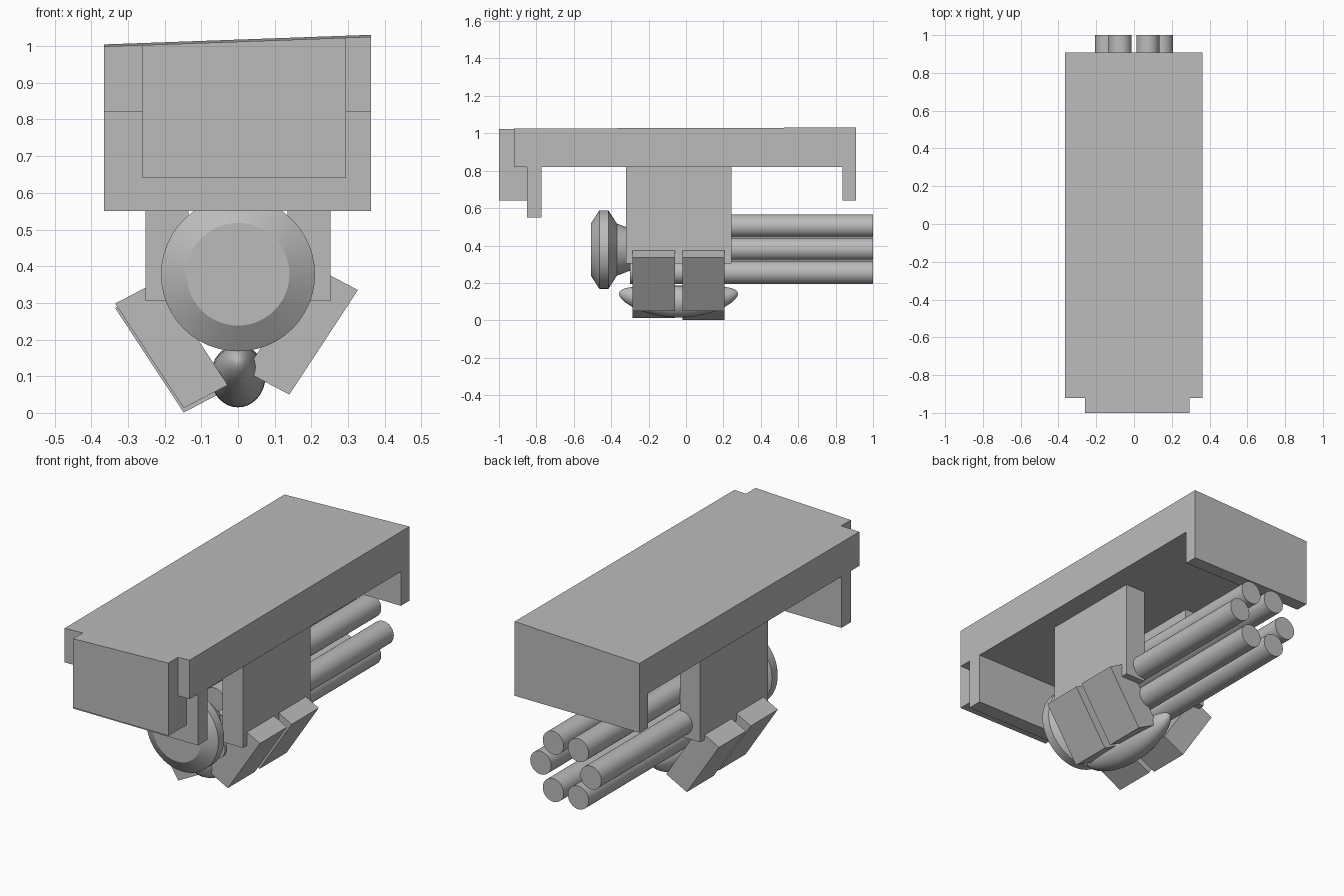
import bpy, bmesh, math
from mathutils import Matrix, Vector

if "Cube" in bpy.data.objects:
    bpy.data.objects.remove(bpy.data.objects["Cube"])

grey = bpy.data.materials.new("plain_grey")
grey.diffuse_color = (0.5, 0.5, 0.5, 1)
grey.use_nodes = True
grey.node_tree.nodes["Principled BSDF"].inputs["Base Color"].default_value = grey.diffuse_color


def finish(name, bm, smooth=False):
    bmesh.ops.recalc_face_normals(bm, faces=bm.faces)
    mesh = bpy.data.meshes.new(name)
    bm.to_mesh(mesh)
    bm.free()
    mesh.materials.append(grey)
    obj = bpy.data.objects.new(name, mesh)
    bpy.context.collection.objects.link(obj)
    if smooth:
        bpy.ops.object.select_all(action='DESELECT')
        obj.select_set(True)
        bpy.context.view_layer.objects.active = obj
        bpy.ops.object.shade_smooth_by_angle(angle=math.radians(30))
    return obj


def prism(name, outline, direction):
    """Extrude a closed outline along a direction."""
    bm = bmesh.new()
    face = bm.faces.new([bm.verts.new(p) for p in outline])
    out = bmesh.ops.extrude_face_region(bm, geom=[face])
    moved = [v for v in out["geom"] if isinstance(v, bmesh.types.BMVert)]
    bmesh.ops.translate(bm, verts=moved, vec=direction)
    return finish(name, bm)


def box(name, x0, x1, y0, y1, z0, z1):
    prism(name, [(x0, y0, z0), (x1, y0, z0), (x1, y1, z0), (x0, y1, z0)],
          (0, 0, z1 - z0))


def lathe(name, profile, z, steps):
    """Spin (y, radius) points around the barrel axis."""
    bm = bmesh.new()
    verts = [bm.verts.new((r, y, z)) for y, r in profile]
    edges = [bm.edges.new(p) for p in zip(verts, verts[1:])]
    bmesh.ops.spin(bm, geom=verts + edges, cent=(0, 0, z), axis=(0, 1, 0),
                   angle=math.tau, steps=steps)
    bmesh.ops.remove_doubles(bm, verts=bm.verts, dist=1e-4)
    return finish(name, bm, True)


# Canopy: notched front, end wall at the back, slightly sloping top
L, R, FL, FR = -0.365, 0.362, -0.26, 0.295
plan = [(FL, -1), (FR, -1), (FR, -0.92), (R, -0.92), (R, 0.908), (L, 0.908),
        (L, -0.92), (FL, -0.92)]
canopy = prism("canopy", [(x, y, 0.82) for x, y in plan], (0, 0, 0.18))
for v in canopy.data.vertices:
    if v.co.z > 0.9:
        v.co.z = 1.015 + 0.036 * v.co.x + 0.003 * v.co.y
box("front_block", FL, FR, -1, -0.85, 0.64, 0.82)
box("front_hanging_panel", L, R, -0.85, -0.772, 0.55, 0.82)
box("back_hanging_panel", L, R, 0.838, 0.908, 0.64, 0.82)

# Side brackets and tilted plates
for side, s in (("left", -1), ("right", 1)):
    a, b = sorted((0.252 * s, 0.135 * s))
    box(side + "_bracket", a, b, -0.32, 0.242, 0.305, 0.82)
    for end, y, drop in (("front", -0.285, 0.0), ("back", -0.02, 0.012)):
        low = Vector((0.14, y, 0.05))
        if s < 0:
            low = Vector((-0.148, y, 0.013 - drop))
        up = Vector((0.187 * s, 0, 0.285))
        inward = Vector((-0.12 * s, 0, 0.063))
        prism(f"{side}_{end}_plate",
              [low, low + up, low + up + inward, low + inward], (0, 0.225, 0))

# Ring of six barrels
bm = bmesh.new()
for i in range(6):
    a = math.tau * i / 6
    place = Matrix.Translation((0.146 * math.cos(a), 0.35, 0.38 + 0.144 * math.sin(a)))
    bmesh.ops.create_cone(bm, cap_ends=True, segments=32, radius1=0.061,
                          radius2=0.061, depth=1.3,
                          matrix=place @ Matrix.Rotation(math.pi / 2, 4, 'X'))
finish("barrels", bm, True)

# Round hub in front of the barrels
lathe("front_hub", [(-0.508, 0), (-0.508, 0.14), (-0.463, 0.21), (-0.415, 0.21),
                    (-0.37, 0.14), (-0.28, 0.105), (-0.28, 0)], 0.378, 48)

# Bent pod below
bm = bmesh.new()
bmesh.ops.create_uvsphere(bm, u_segments=32, v_segments=20, radius=1,
                          matrix=Matrix.Rotation(math.pi / 2, 4, 'X'))
for v in bm.verts:
    t = v.co.y
    v.co = (v.co.x * 0.075, -0.04 + 0.318 * t, 0.1 + 0.042 * t * t + 0.085 * v.co.z)
finish("lower_pod", bm, True)
